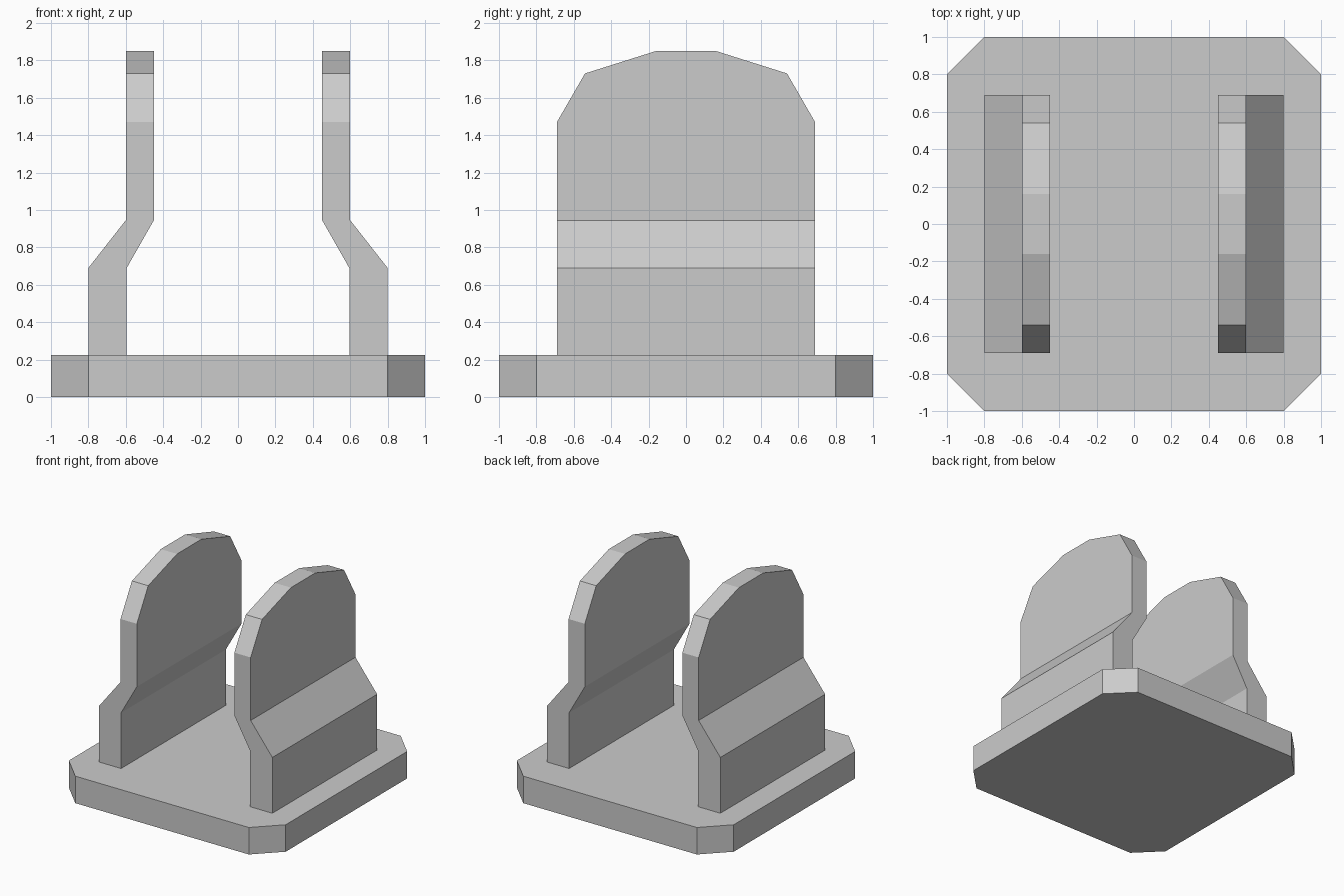
import bpy, bmesh

if "Cube" in bpy.data.objects:
    bpy.data.objects.remove(bpy.data.objects["Cube"])


def finish(name, bm):
    bmesh.ops.recalc_face_normals(bm, faces=bm.faces)
    mesh = bpy.data.meshes.new(name)
    bm.to_mesh(mesh)
    bm.free()
    obj = bpy.data.objects.new(name, mesh)
    bpy.context.collection.objects.link(obj)
    return obj


# Base plate: square with chamfered vertical corners
BASE_H = 0.225
bm = bmesh.new()
corners = [(1, -.8), (1, .8), (.8, 1), (-.8, 1), (-1, .8), (-1, -.8), (-.8, -1), (.8, -1)]
bottom = bm.faces.new([bm.verts.new((x, y, 0)) for x, y in corners])
ext = bmesh.ops.extrude_face_region(bm, geom=[bottom], use_keep_orig=True)
top = [v for v in ext["geom"] if isinstance(v, bmesh.types.BMVert)]
bmesh.ops.translate(bm, verts=top, vec=(0, 0, BASE_H))
finish("base_plate", bm)

# Cranked prong: each row is (half width, height, outer x, inner x)
rows = [
    (.69, BASE_H - .005, .80, .595),
    (.69, .69, .80, .595),
    (.69, .945, .60, .45),
    (.69, 1.47, .60, .45),
    (.54, 1.73, .60, .45),
    (.16, 1.85, .60, .45),
]
bm = bmesh.new()
outline = [(y, z, xo, xi) for y, z, xo, xi in rows]
outline += [(-y, z, xo, xi) for y, z, xo, xi in reversed(rows)]
outer = [bm.verts.new((xo, y, z)) for y, z, xo, xi in outline]
inner = [bm.verts.new((xi, y, z)) for y, z, xo, xi in outline]
n = len(outline)

# Broad faces: foot, slanted step and rounded upper paddle
for side in (outer, inner):
    for i in (0, 1):
        bm.faces.new([side[i], side[i + 1], side[n - 2 - i], side[n - 1 - i]])
    bm.faces.new(side[2:n - 2])

# Rim joining the outer and inner sides
for i in range(n):
    j = (i + 1) % n
    bm.faces.new([outer[i], outer[j], inner[j], inner[i]])

prongs = finish("prongs", bm)
mirror = prongs.modifiers.new("Mirror", 'MIRROR')
mirror.use_axis = (True, False, False)
mirror.use_mirror_merge = False
